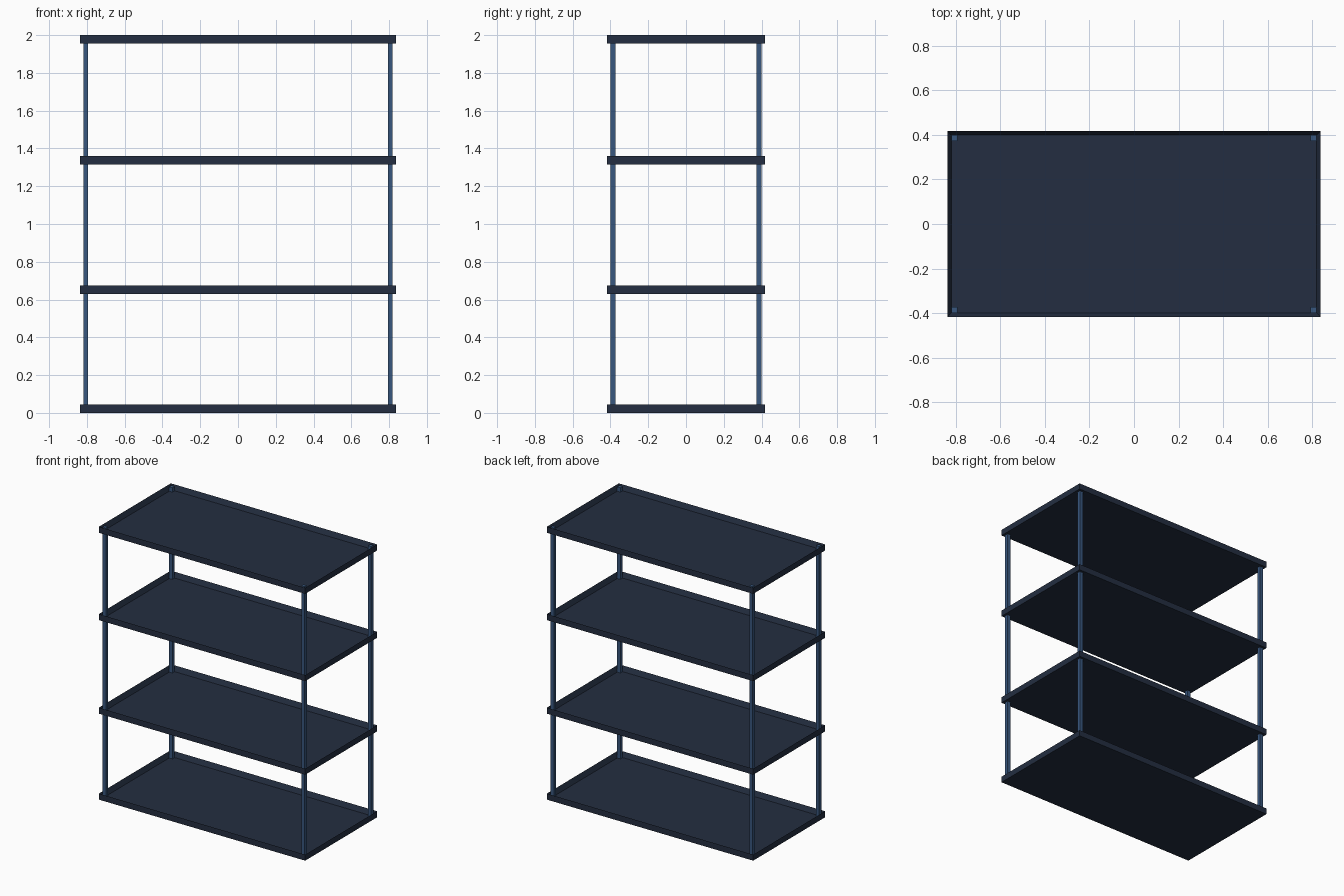
import bpy, bmesh

if "Cube" in bpy.data.objects:
    bpy.data.objects.remove(bpy.data.objects["Cube"])

W, D = 1.674, 0.834          # tray footprint
H, WALL, FLOOR = 0.044, 0.018, 0.008
POST = 0.026


def material(name, color):
    m = bpy.data.materials.new(name)
    m.diffuse_color = color
    m.use_nodes = True
    m.node_tree.nodes["Principled BSDF"].inputs["Base Color"].default_value = m.diffuse_color
    return m


def finish(name, bm, mat):
    bmesh.ops.recalc_face_normals(bm, faces=bm.faces)
    mesh = bpy.data.meshes.new(name)
    bm.to_mesh(mesh)
    bm.free()
    mesh.materials.append(mat)
    ob = bpy.data.objects.new(name, mesh)
    bpy.context.collection.objects.link(ob)
    return ob


def box(bm, size, center):
    verts = bmesh.ops.create_cube(bm, size=1)["verts"]
    bmesh.ops.scale(bm, vec=size, verts=verts)
    bmesh.ops.translate(bm, vec=center, verts=verts)


def tray(name, z):
    # box with its top inset for the rim and pushed down to the floor
    bm = bmesh.new()
    box(bm, (W, D, H), (0, 0, z + H / 2))
    bm.normal_update()
    top = max(bm.faces, key=lambda f: f.calc_center_median().z)
    bmesh.ops.inset_region(bm, faces=[top], thickness=WALL, use_even_offset=True)
    bmesh.ops.translate(bm, vec=(0, 0, FLOOR - H), verts=top.verts)
    return finish(name, bm, shelf_mat)


shelf_mat = material("shelf_dark", (0.017, 0.027, 0.052, 1))
post_mat = material("post_blue", (0.04, 0.095, 0.21, 1))

# Four shelves with raised rims
for name, z in (("bottom_shelf", 0), ("lower_shelf", 0.63),
                ("upper_shelf", 1.316), ("top_shelf", 2 - H)):
    tray(name, z)

# Corner posts inside the rims
px, py = W / 2 - WALL - POST / 2, D / 2 - WALL - POST / 2
for sx, side in ((-1, "left"), (1, "right")):
    for sy, end in ((-1, "front"), (1, "back")):
        bm = bmesh.new()
        z0, z1 = FLOOR, 1.996
        box(bm, (POST, POST, z1 - z0), (sx * px, sy * py, (z0 + z1) / 2))
        finish(f"{end}_{side}_post", bm, post_mat)
